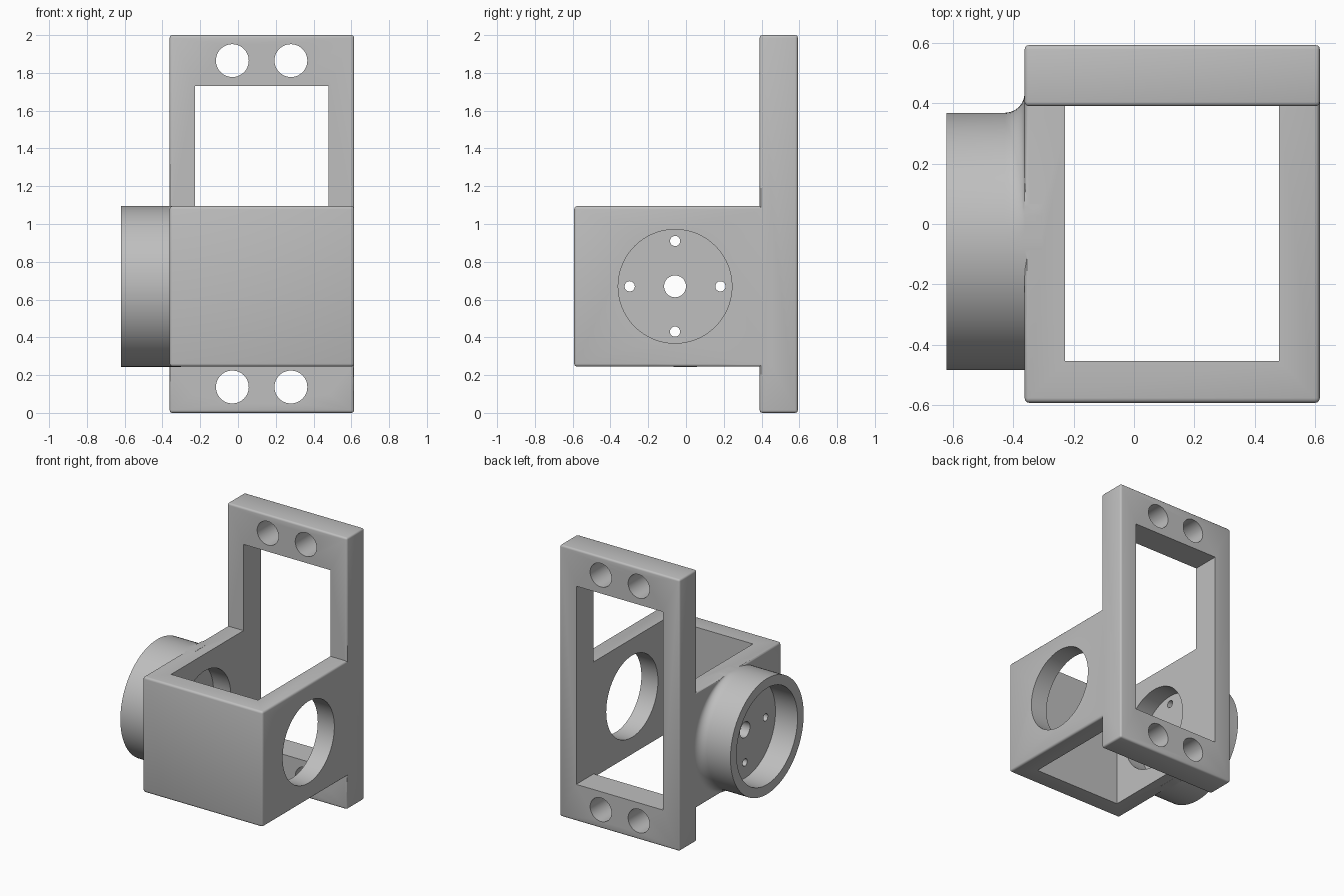
import bpy, bmesh, math
from mathutils import Matrix, Vector

cube = bpy.data.objects.get("Cube")
if cube:
    bpy.data.objects.remove(cube, do_unlink=True)

# Plain grey finish
grey = bpy.data.materials.new("plain_grey")
grey.use_nodes = True
colour = (0.52, 0.52, 0.52, 1)
grey.diffuse_color = colour
grey.node_tree.nodes["Principled BSDF"].inputs["Base Color"].default_value = colour

AXIS_Y, AXIS_Z = -0.058, 0.67      # centre line of the collar and bores
WALL_X = -0.362                    # outer face carrying the collar


def finish(name, bm):
    bmesh.ops.recalc_face_normals(bm, faces=bm.faces)
    mesh = bpy.data.meshes.new(name)
    bm.to_mesh(mesh)
    bm.free()
    obj = bpy.data.objects.new(name, mesh)
    bpy.context.collection.objects.link(obj)
    return obj


def block(name, low, high, rounding=0):
    low, high = Vector(low), Vector(high)
    bm = bmesh.new()
    place = Matrix.Translation((low + high) / 2) @ Matrix.Diagonal((high - low).to_4d())
    bmesh.ops.create_cube(bm, size=1, matrix=place)
    if rounding:
        bmesh.ops.bevel(bm, geom=bm.edges[:], offset=rounding, segments=3,
                        profile=0.5, affect='EDGES')
    return finish(name, bm)


def rod(name, axis, start, end, a, b, radius, sides=64):
    """Cylinder along x (a, b = y, z) or along y (a, b = x, z)."""
    mid = (start + end) / 2
    if axis == 'X':
        place = Matrix.Translation((mid, a, b)) @ Matrix.Rotation(math.pi / 2, 4, 'Y')
    else:
        place = Matrix.Translation((a, mid, b)) @ Matrix.Rotation(math.pi / 2, 4, 'X')
    bm = bmesh.new()
    bmesh.ops.create_cone(bm, cap_ends=True, segments=sides, radius1=radius,
                          radius2=radius, depth=end - start, matrix=place)
    return finish(name, bm)


def make_collar(radius=0.426, fillet=0.065, sides=96, steps=6):
    """Round collar whose rear side flares into the wall."""
    stations = [(-0.62, 0)]
    for i in range(steps + 1):
        a = i / steps * math.pi / 2
        stations.append((WALL_X - fillet * (1 - math.sin(a)), fillet * (1 - math.cos(a))))
    stations.append((WALL_X + 0.06, fillet))
    bm = bmesh.new()
    rings = []
    for x, flare in stations:
        ring = []
        for k in range(sides):
            t = 2 * math.pi * k / sides
            r = radius + flare * max(0, math.cos(t))
            z = max(-radius, min(radius, r * math.sin(t)))
            ring.append(bm.verts.new((x, AXIS_Y + r * math.cos(t), AXIS_Z + z)))
        rings.append(ring)
    for near, far in zip(rings, rings[1:]):
        for k in range(sides):
            n = (k + 1) % sides
            bm.faces.new((near[k], near[n], far[n], far[k]))
    bm.faces.new(rings[0])
    bm.faces.new(rings[-1])
    return finish("collar", bm)


def combine(target, other, operation):
    mod = target.modifiers.new(operation.lower(), 'BOOLEAN')
    mod.operation = operation
    mod.solver = 'EXACT'
    mod.object = other
    bpy.context.view_layer.objects.active = target
    bpy.ops.object.modifier_apply(modifier=mod.name)
    bpy.data.objects.remove(other, do_unlink=True)


# Solid parts: tall back frame, box housing, side collar
bracket = block("motor_bracket", (WALL_X, 0.39, 0), (0.615, 0.592, 2), 0.014)
combine(bracket, block("housing", (WALL_X, -0.592, 0.245), (0.615, 0.47, 1.095), 0.016), 'UNION')
combine(bracket, make_collar(), 'UNION')

# Openings: housing shaft and frame window
cutters = [
    block("housing_cavity", (-0.228, -0.453, 0.1), (0.48, 0.39, 1.3)),
    block("frame_window", (-0.228, 0.3, 0.27), (0.48, 0.7, 1.73)),
]
# Mounting holes at the top and bottom of the frame
for z in (0.137, 1.865):
    for x in (-0.03, 0.28):
        cutters.append(rod("mounting_hole", 'Y', 0.3, 0.7, x, z, 0.087, 48))
# Outer collar recess, and the inner bore that also pierces the far wall
cutters.append(rod("collar_recess", 'X', -0.7, -0.44, AXIS_Y, AXIS_Z, 0.355, 96))
cutters.append(rod("wide_bore", 'X', -0.37, 0.8, AXIS_Y, AXIS_Z, 0.301, 96))
# Shaft hole and four screw holes in the collar floor
cutters.append(rod("shaft_hole", 'X', -0.5, -0.3, AXIS_Y, AXIS_Z, 0.058, 40))
for k in range(4):
    t = k * math.pi / 2
    cutters.append(rod("screw_hole", 'X', -0.5, -0.3, AXIS_Y + 0.24 * math.cos(t),
                       AXIS_Z + 0.24 * math.sin(t), 0.027, 24))
for cutter in cutters:
    combine(bracket, cutter, 'DIFFERENCE')

# Colour and shading
bracket.data.materials.clear()
bracket.data.materials.append(grey)
for face in bracket.data.polygons:
    face.material_index = 0
bpy.ops.object.select_all(action='DESELECT')
bracket.select_set(True)
bpy.context.view_layer.objects.active = bracket
bpy.ops.object.shade_smooth_by_angle(angle=math.radians(35))
